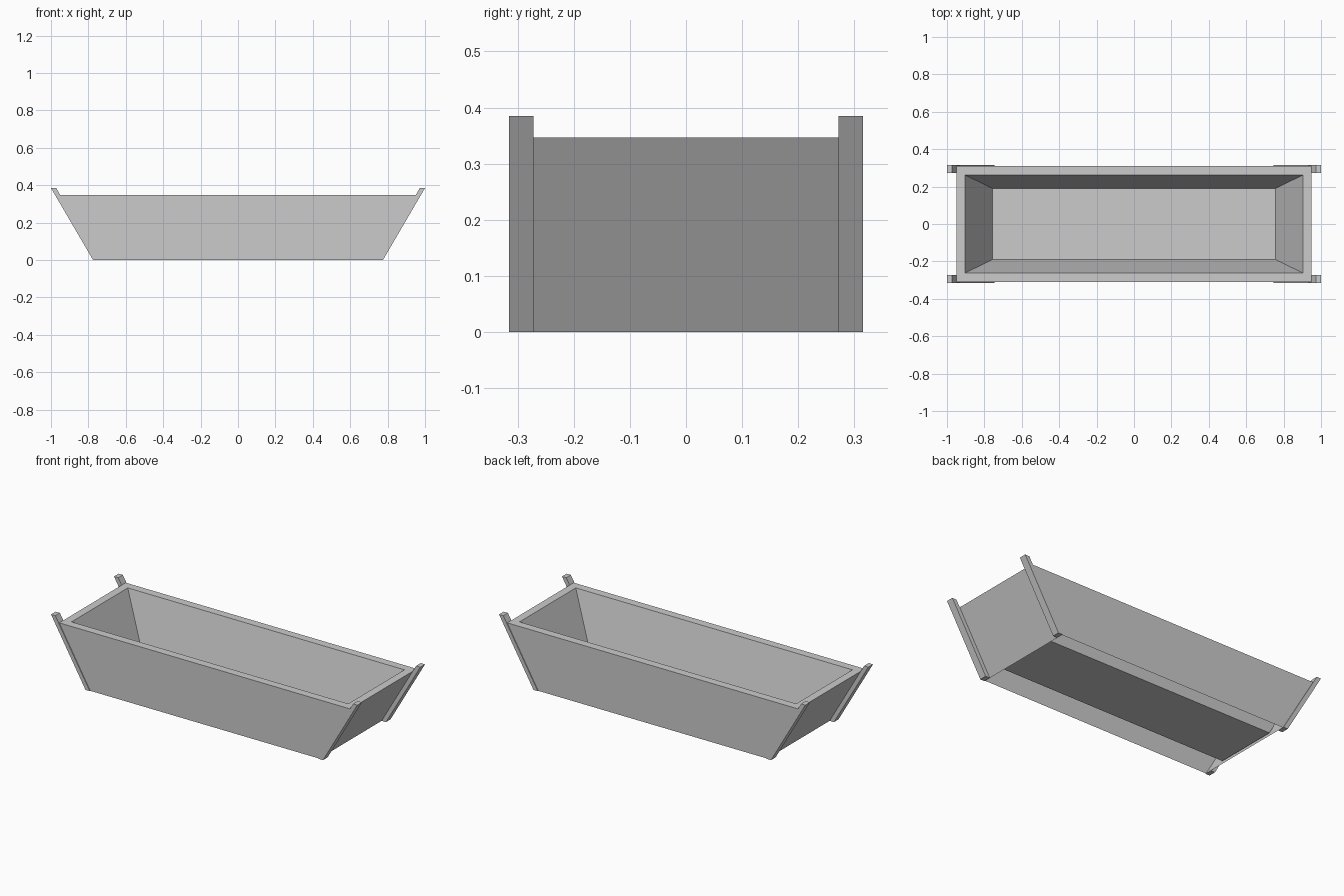
import bpy
import bmesh

if "Cube" in bpy.data.objects:
    bpy.data.objects.remove(bpy.data.objects["Cube"], do_unlink=True)

grey = bpy.data.materials.new("light_grey")
grey.use_nodes = True
colour = (0.6, 0.6, 0.6, 1)
grey.diffuse_color = colour
grey.node_tree.nodes["Principled BSDF"].inputs["Base Color"].default_value = colour

RIM_Z = 0.347
POST_Z = 0.385
SLOPE = 0.585          # outward lean of the ends
BASE_X = 0.747         # end wall at ground level


def add_object(name, bm):
    mesh = bpy.data.meshes.new(name)
    bm.to_mesh(mesh)
    bm.free()
    mesh.materials.append(grey)
    obj = bpy.data.objects.new(name, mesh)
    bpy.context.collection.objects.link(obj)
    return obj


def ring(bm, x, y, z):
    return [bm.verts.new((sx * x, sy * y, z))
            for sx, sy in ((-1, -1), (1, -1), (1, 1), (-1, 1))]


# Trough: outer walls, flat rim, tapered inner walls and a raised floor
bm = bmesh.new()
rings = [
    ring(bm, BASE_X, 0.31, 0),
    ring(bm, BASE_X + SLOPE * RIM_Z, 0.31, RIM_Z),
    ring(bm, 0.903, 0.262, RIM_Z),
    ring(bm, 0.757, 0.19, 0.025),
]
for low, high in zip(rings, rings[1:]):
    for i in range(4):
        j = (i + 1) % 4
        bm.faces.new((low[i], low[j], high[j], high[i]))
bm.faces.new(rings[-1])
add_object("trough", bm)


# Leaning corner posts, level at top and bottom
def post(name, sx, sy):
    bm = bmesh.new()
    profile = [(BASE_X, 0), (BASE_X + 0.028, 0),
               (1.0, POST_Z), (BASE_X + SLOPE * POST_Z, POST_Z)]
    face = bm.faces.new([bm.verts.new((sx * x, sy * 0.272, z)) for x, z in profile])
    extruded = bmesh.ops.extrude_face_region(bm, geom=[face], use_keep_orig=True)
    verts = [v for v in extruded["geom"] if isinstance(v, bmesh.types.BMVert)]
    bmesh.ops.translate(bm, verts=verts, vec=(0, sy * 0.043, 0))
    bmesh.ops.recalc_face_normals(bm, faces=bm.faces)
    add_object(name, bm)


for side, sx in (("left", 1), ("right", -1)):
    for end, sy in (("front", -1), ("back", 1)):
        post(f"{end}_{side}_post", sx, sy)
